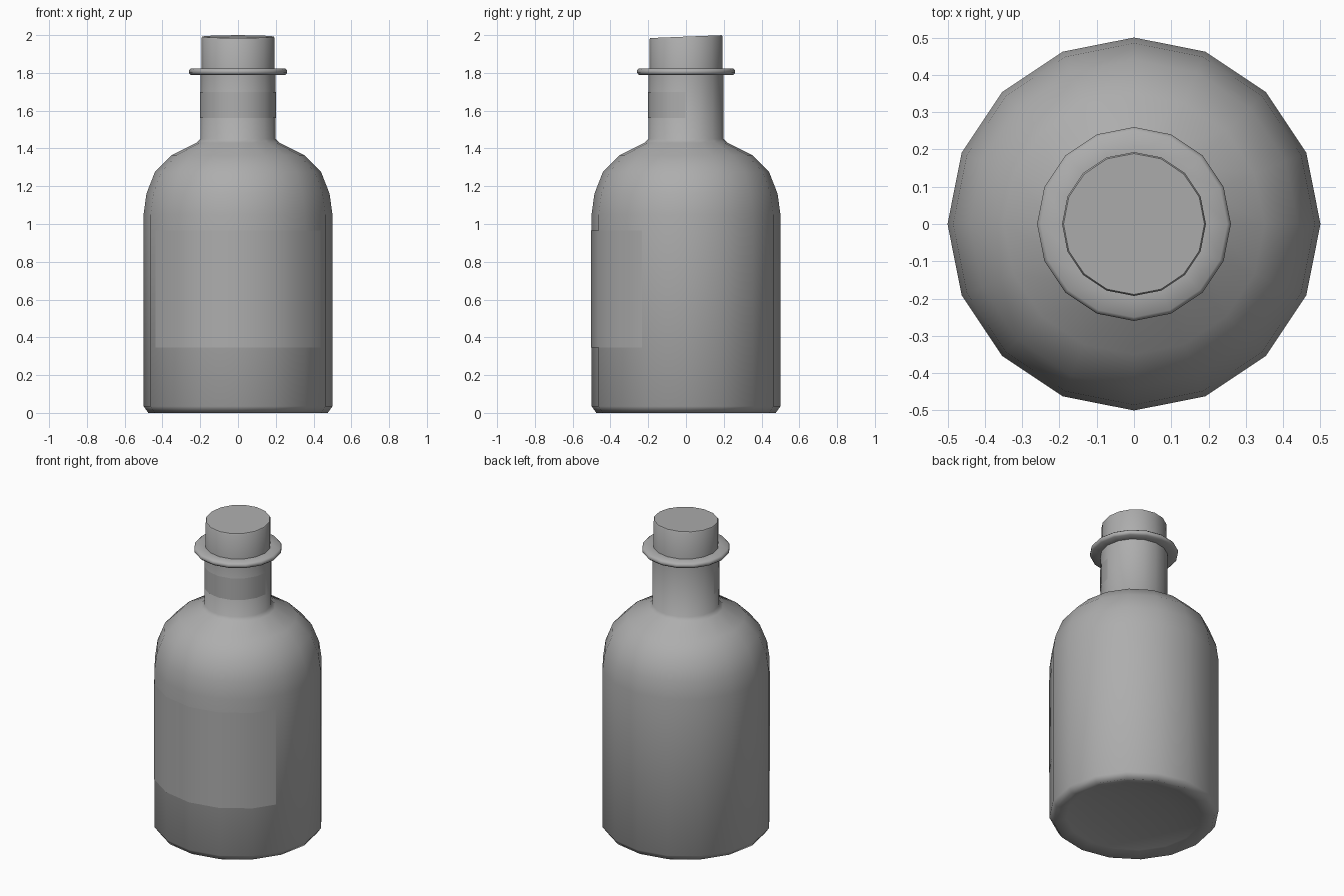
import bpy, bmesh, math

if "Cube" in bpy.data.objects:
    bpy.data.objects.remove(bpy.data.objects["Cube"])

SIDES = 16
grey = bpy.data.materials.new("dark_grey")
grey.diffuse_color = (0.42, 0.42, 0.42, 1)
grey.use_nodes = True
grey.node_tree.nodes["Principled BSDF"].inputs["Base Color"].default_value = grey.diffuse_color


def finish(name, bm, angle=40):
    mesh = bpy.data.meshes.new(name)
    bm.to_mesh(mesh)
    bm.free()
    mesh.materials.append(grey)
    obj = bpy.data.objects.new(name, mesh)
    bpy.context.collection.objects.link(obj)
    bpy.ops.object.select_all(action='DESELECT')
    obj.select_set(True)
    bpy.context.view_layer.objects.active = obj
    bpy.ops.object.shade_smooth_by_angle(angle=math.radians(angle))
    return obj


def lathe(profile):
    # Revolve (radius, z) points around the z axis
    bm = bmesh.new()
    verts = [bm.verts.new((r, 0, z)) for r, z in profile]
    edges = [bm.edges.new(pair) for pair in zip(verts, verts[1:])]
    bmesh.ops.spin(bm, geom=verts + edges, cent=(0, 0, 0), axis=(0, 0, 1),
                   angle=math.tau, steps=SIDES, use_duplicate=False)
    bmesh.ops.remove_doubles(bm, verts=bm.verts, dist=1e-4)
    bmesh.ops.recalc_face_normals(bm, faces=bm.faces)
    return bm


def label(name, radius, z0, z1, degrees):
    # Thin sheet following the bottle's facets, centred on the front
    bm = bmesh.new()
    step = 360 / SIDES
    n = int(degrees // step)
    angles = [-degrees] + [i * step for i in range(-n, n + 1)] + [degrees]
    columns = []
    for a in angles:
        off = math.radians((a % step) - step / 2)
        r = radius * math.cos(math.radians(step / 2)) / math.cos(off)
        x, y = r * math.sin(math.radians(a)), -r * math.cos(math.radians(a))
        columns.append([bm.verts.new((x, y, z)) for z in (z0, z1)])
    for a, b in zip(columns, columns[1:]):
        bm.faces.new((a[0], b[0], b[1], a[1]))
    return finish(name, bm)


# Bottle body, shoulder and neck, with a hollow base
finish("bottle", lathe([
    (0, 0.055), (0.25, 0.045), (0.40, 0.02), (0.475, 0), (0.50, 0.035),
    (0.50, 1.05), (0.485, 1.16), (0.44, 1.275), (0.35, 1.365), (0.22, 1.43),
    (0.199, 1.45), (0.199, 1.81), (0, 1.81)]), 80)

# Rounded collar around the neck
finish("collar", lathe([
    (0.19, 1.79), (0.25, 1.79), (0.26, 1.80), (0.26, 1.813),
    (0.25, 1.823), (0.19, 1.823)]), 50)

# Stopper with a slightly sloping top
bm = lathe([(0, 1.78), (0.193, 1.78), (0.193, 1.986), (0.189, 1.992), (0, 1.992)])
for v in bm.verts:
    if v.co.z > 1.9:
        v.co.z += 0.04 * v.co.y
finish("stopper", bm, 35)

# Front labels on body and neck
label("body_label", 0.502, 0.345, 0.965, 62)
label("neck_label", 0.201, 1.56, 1.70, 89)
